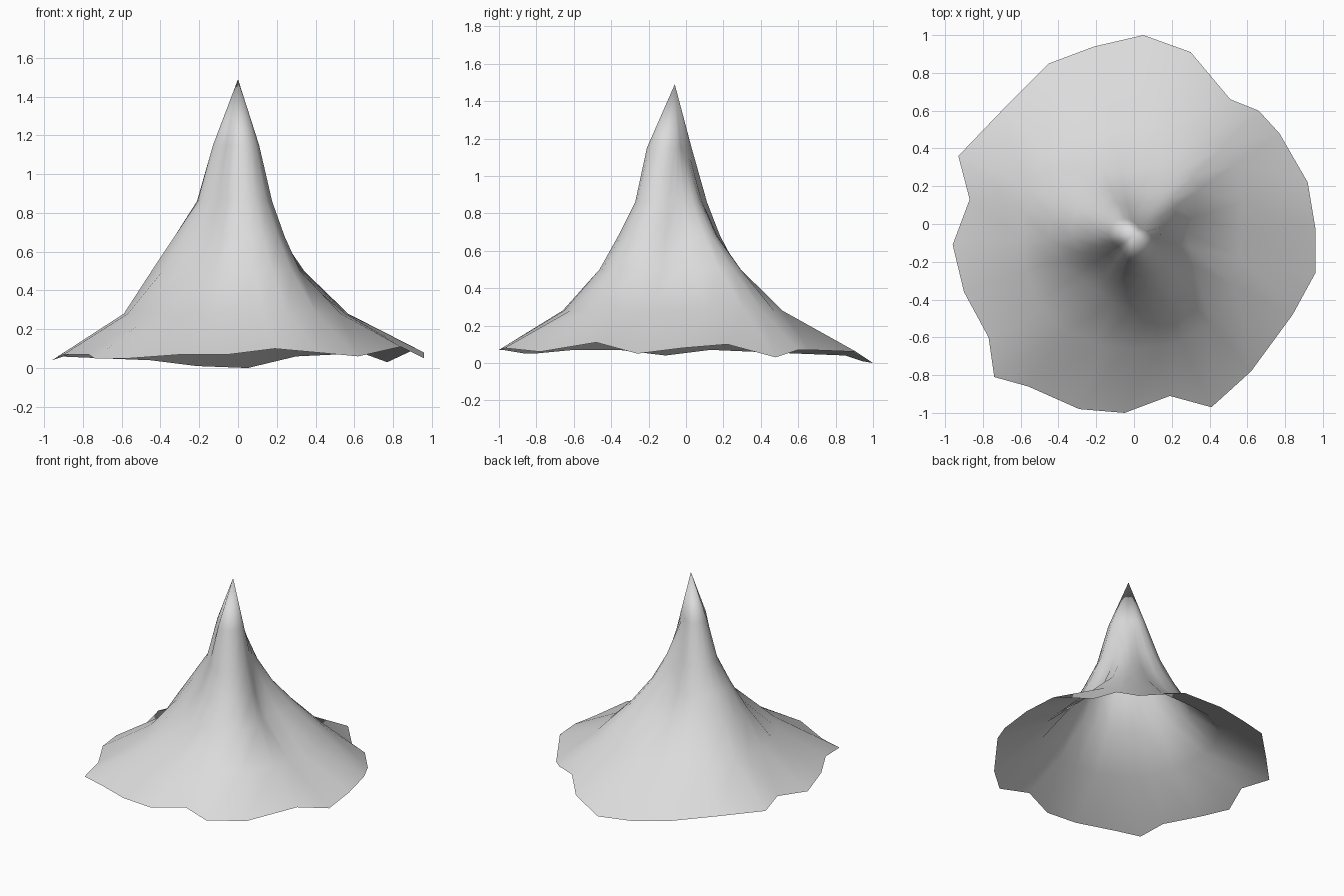
import bpy
import bmesh
import math
from mathutils import Vector

default_cube = bpy.data.objects.get("Cube")
if default_cube:
    bpy.data.objects.remove(default_cube, do_unlink=True)

APEX = Vector((0, -0.06, 1.49))

# Ragged foot of the peak, anticlockwise from the back
RIM = [
    (.05, 1, 0), (-.21, .94, .01), (-.45, .85, .04), (-.7, .6, .05),
    (-.93, .36, .06), (-.87, .13, .07), (-.96, -.11, .04), (-.9, -.36, .07),
    (-.77, -.6, .07), (-.74, -.81, .05), (-.56, -.86, .05), (-.29, -.98, .07),
    (-.05, -1, .07), (.19, -.91, .1), (.41, -.97, .08), (.62, -.78, .06),
    (.84, -.48, .11), (.96, -.26, .05), (.96, -.02, .08), (.92, .22, .1),
    (.77, .48, .03), (.66, .6, .07), (.51, .66, .07), (.3, .91, .06),
]

# Height of each contour, with its radius in eight compass directions from +x
CONTOURS = [
    (.28, (.56, .66, .57, .63, .59, .62, .6, .62)),
    (.5, (.28, .44, .33, .42, .45, .35, .4, .42)),
    (.68, (.21, .28, .22, .31, .33, .24, .3, .31)),
    (.86, (.16, .17, .15, .22, .21, .17, .21, .22)),
    (1.15, (.09, .05, .07, .12, .13, .1, .15, .14)),
]


def radius_at(radii, angle):
    """Blend smoothly around the compass directions."""
    position = (angle / math.tau * len(radii)) % len(radii)
    index = int(position)
    t = position - index
    a, b, c, d = [radii[(index + k) % len(radii)] for k in (-1, 0, 1, 2)]
    return b + t / 2 * (c - a + t * (2 * a - 5 * b + 4 * c - d
                                     + t * (3 * (b - c) + d - a)))


# Mountain: contours lofted from the foot up to the summit
bm = bmesh.new()
rings = [[bm.verts.new(point) for point in RIM]]
angles = [math.atan2(y - APEX.y, x - APEX.x) for x, y, z in RIM]
for height, radii in CONTOURS:
    ring = []
    for angle in angles:
        r = radius_at(radii, angle)
        ring.append(bm.verts.new((APEX.x + r * math.cos(angle),
                                  APEX.y + r * math.sin(angle), height)))
    rings.append(ring)

summit = bm.verts.new(APEX)
count = len(RIM)
for i in range(count):
    j = (i + 1) % count
    for lower, upper in zip(rings, rings[1:]):
        bm.faces.new((lower[i], lower[j], upper[j], upper[i]))
    bm.faces.new((rings[-1][i], rings[-1][j], summit))
for face in bm.faces:
    face.smooth = True

mesh = bpy.data.meshes.new("mountain")
bm.to_mesh(mesh)
bm.free()
mountain = bpy.data.objects.new("mountain", mesh)
bpy.context.collection.objects.link(mountain)

# Pale stone
stone = bpy.data.materials.new("pale grey stone")
stone.use_nodes = True
colour = (0.71, 0.71, 0.71, 1)
stone.diffuse_color = colour
stone.node_tree.nodes["Principled BSDF"].inputs["Base Color"].default_value = colour
mesh.materials.append(stone)
